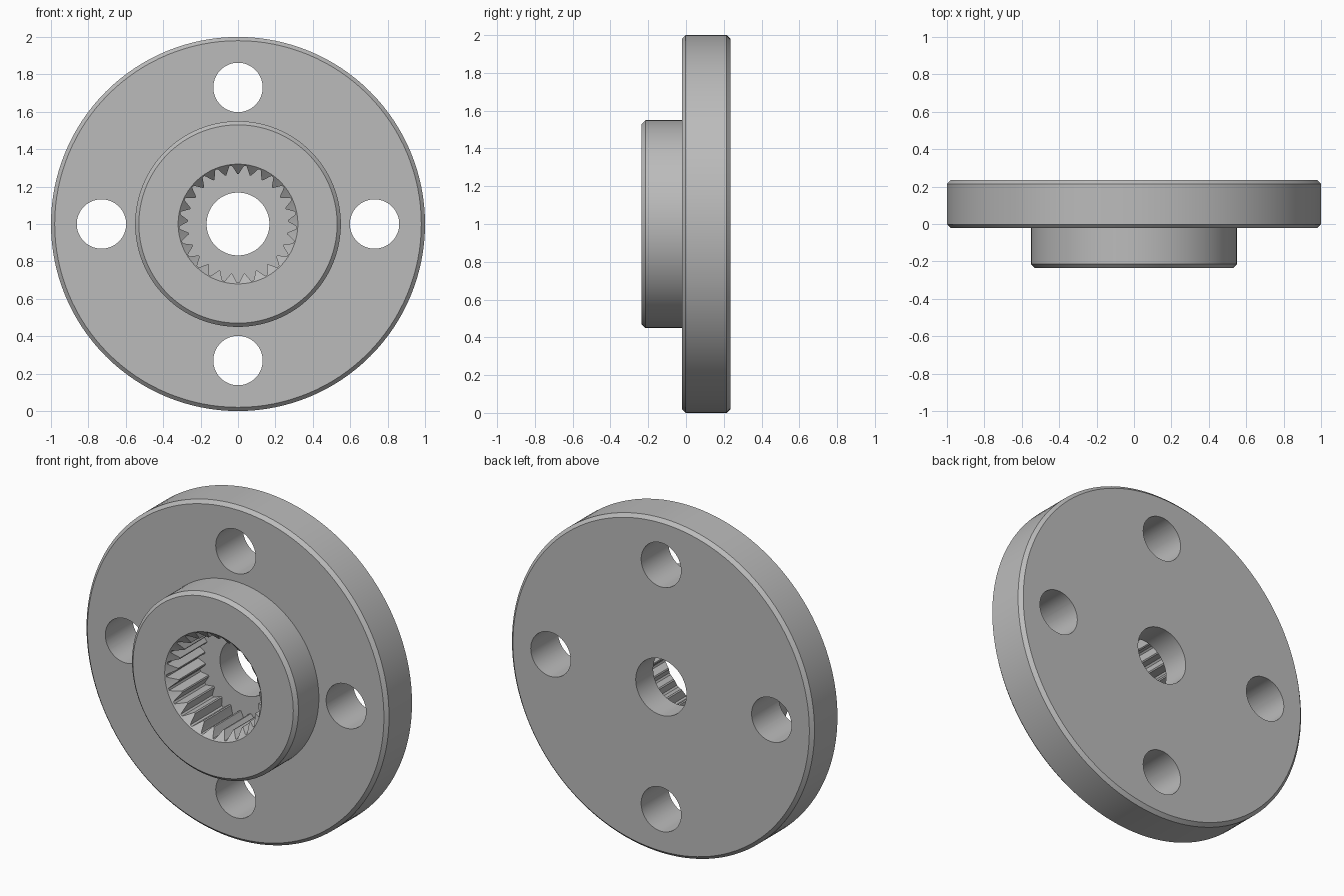
import bpy
import bmesh
from math import sin, cos, pi, radians

if "Cube" in bpy.data.objects:
    bpy.data.objects.remove(bpy.data.objects["Cube"])

SIDES = 128
TEETH = 25


def circle(r, x=0.0, z=1.0, n=SIDES):
    return [(x + r * sin(2 * pi * i / n), z + r * cos(2 * pi * i / n)) for i in range(n)]


def loft(name, sections):
    """Capped solid through outlines [(y, points)], front to back."""
    bm = bmesh.new()
    rings = [[bm.verts.new((x, y, z)) for x, z in pts] for y, pts in sections]
    n = len(rings[0])
    for a, b in zip(rings, rings[1:]):
        for i in range(n):
            j = (i + 1) % n
            bm.faces.new((a[i], a[j], b[j], b[i]))
    bm.faces.new(rings[0])
    bm.faces.new(rings[-1])
    bmesh.ops.recalc_face_normals(bm, faces=bm.faces)
    mesh = bpy.data.meshes.new(name)
    bm.to_mesh(mesh)
    bm.free()
    obj = bpy.data.objects.new(name, mesh)
    bpy.context.collection.objects.link(obj)
    return obj


def cut(target, cutter):
    cutter.hide_render = True
    bpy.context.view_layer.objects.active = target
    mod = target.modifiers.new("cut", 'BOOLEAN')
    mod.operation = 'DIFFERENCE'
    mod.solver = 'EXACT'
    mod.object = cutter
    bpy.ops.object.modifier_apply(modifier=mod.name)
    bpy.data.objects.remove(cutter)


metal = bpy.data.materials.new("plain grey")
metal.diffuse_color = (0.5, 0.5, 0.5, 1)
metal.use_nodes = True
metal.node_tree.nodes["Principled BSDF"].inputs["Base Color"].default_value = metal.diffuse_color

# Flange with a stepped hub, all rims chamfered
profile = [(-0.235, 0.53), (-0.215, 0.55), (-0.022, 0.55), (-0.022, 0.98),
           (-0.002, 1.0), (0.215, 1.0), (0.235, 0.98)]
flange = loft("flange_with_hub", [(y, circle(r)) for y, r in profile])
flange.data.materials.append(metal)

# Splined socket: pointed teeth with narrow rounded roots
tooth = [(-0.06, 0.268), (0.06, 0.268), (0.34, 0.303), (0.42, 0.313), (0.58, 0.313), (0.66, 0.303)]
spline = []
for k in range(TEETH):
    for f, r in tooth:
        a = 2 * pi * (k + f) / TEETH
        spline.append((r * sin(a), 1 + r * cos(a)))
cut(flange, loft("socket_cutter", [(-0.3, spline), (0.07, spline)]))

# Lead-in chamfer on the teeth
cut(flange, loft("lead_in_cutter", [(-0.245, circle(0.33)), (-0.175, circle(0.26))]))

# Centre bore and four bolt holes
cut(flange, loft("bore_cutter", [(-0.3, circle(0.168)), (0.3, circle(0.168))]))
for k in range(4):
    pts = circle(0.132, 0.73 * sin(k * pi / 2), 1 + 0.73 * cos(k * pi / 2), 64)
    cut(flange, loft("bolt_hole_cutter", [(-0.3, pts), (0.3, pts)]))

# Smooth round walls, crisp edges
bpy.ops.object.select_all(action='DESELECT')
flange.select_set(True)
bpy.context.view_layer.objects.active = flange
bpy.ops.object.shade_smooth_by_angle(angle=radians(25))
